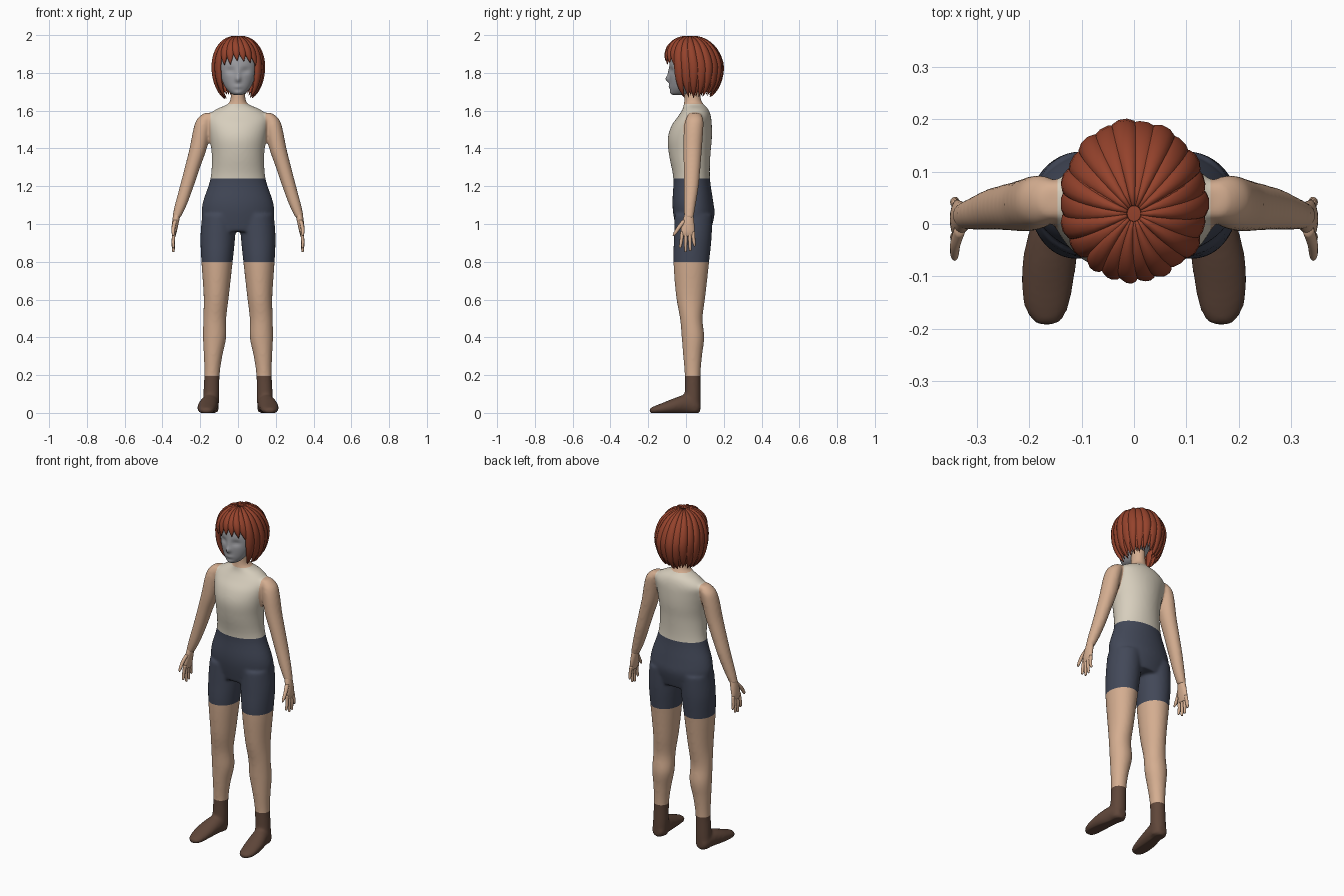
import bpy, bmesh, math, random
from mathutils import Vector

random.seed(4)
old = bpy.data.objects.get("Cube")
if old:
    bpy.data.objects.remove(old, do_unlink=True)


def material(name, rgb):
    m = bpy.data.materials.new(name)
    m.use_nodes = True
    m.diffuse_color = (*rgb, 1)
    bsdf = next(n for n in m.node_tree.nodes if n.type == 'BSDF_PRINCIPLED')
    bsdf.inputs["Base Color"].default_value = (*rgb, 1)
    bsdf.inputs["Roughness"].default_value = 0.8
    return m


SKIN = material("skin", (0.66, 0.42, 0.28))
SHIRT = material("cream_shirt", (0.68, 0.62, 0.51))
SHORTS = material("navy_shorts", (0.055, 0.065, 0.098))
BOOTS = material("brown_boots", (0.115, 0.062, 0.042))
HAIR = material("red_hair", (0.30, 0.055, 0.025))
GREY = material("grey_face", (0.34, 0.34, 0.36))


def smooth_rings(rings, steps):
    """Catmull-Rom interpolation of ring tuples."""
    out = []
    last = len(rings) - 1
    for i in range(last):
        a, b, c, d = (rings[max(0, min(last, k))] for k in range(i - 1, i + 3))
        for s in range(steps):
            t = s / steps
            out.append([0.5 * (2 * q + (r - p) * t + (2 * p - 5 * q + 4 * r - w) * t * t
                               + (3 * q - p - 3 * r + w) * t ** 3)
                        for p, q, r, w in zip(a, b, c, d)])
    return out + [list(rings[-1])]


def skin_loops(bm, loops):
    """Bridge loops of points into a closed tube."""
    rows = [[bm.verts.new(p) for p in loop] for loop in loops]
    n = len(rows[0])
    faces = [bm.faces.new((a[i], a[(i + 1) % n], b[(i + 1) % n], b[i]))
             for a, b in zip(rows, rows[1:]) for i in range(n)]
    faces += [bm.faces.new(rows[0]), bm.faces.new(rows[-1])]
    bmesh.ops.recalc_face_normals(bm, faces=faces)


def loft(bm, rings, side=1, seg=28, steps=4, along_y=False):
    """Rings are (x, y, z, half width, half depth); along_y stands them upright."""
    loops = []
    for x, y, z, rx, ry in smooth_rings(rings, steps):
        loop = []
        for k in range(seg):
            a = math.tau * k / seg
            u, v = rx * math.cos(a), ry * math.sin(a)
            loop.append((side * (x + u), y, z + v) if along_y else (side * (x + u), y + v, z))
        loops.append(loop)
    skin_loops(bm, loops)


def finish(name, bm, mats):
    me = bpy.data.meshes.new(name)
    bm.to_mesh(me)
    bm.free()
    for m in mats:
        me.materials.append(m)
    for p in me.polygons:
        p.use_smooth = True
    ob = bpy.data.objects.new(name, me)
    bpy.context.scene.collection.objects.link(ob)
    return ob


# Body: torso, arms, legs and feet fused into one skin
torso = [(0, .035, 1.74, .038, .042), (0, .035, 1.67, .039, .043), (0, .04, 1.635, .054, .052),
         (0, .05, 1.608, .115, .068), (0, .045, 1.57, .162, .087), (0, .03, 1.52, .16, .107),
         (0, .02, 1.45, .149, .117), (0, .02, 1.36, .139, .109), (0, .03, 1.24, .146, .097),
         (0, .036, 1.12, .185, .108), (0, .042, 1.05, .192, .109), (0, .04, .96, .17, .09)]
arm = [(.15, .045, 1.588, .03, .03), (.176, .045, 1.555, .042, .047), (.191, .04, 1.5, .046, .052),
       (.211, .035, 1.4, .046, .05), (.241, .032, 1.3, .041, .045), (.271, .028, 1.2, .037, .04),
       (.303, .02, 1.1, .032, .032), (.328, .015, 1.03, .022, .026)]
leg = [(.1, .04, 1.05, .09, .1), (.107, .036, .93, .092, .1), (.111, .028, .8, .083, .095),
       (.115, .025, .62, .067, .078), (.123, .028, .5, .061, .06), (.124, .037, .4, .062, .06),
       (.132, .035, .3, .049, .05), (.138, .035, .2, .041, .042), (.142, .035, .08, .043, .043),
       (.145, .035, .005, .041, .042)]
foot = [(.145, .075, .03, .025, .025), (.145, .055, .035, .04, .042), (.15, 0, .045, .047, .052),
        (.16, -.06, .036, .052, .043), (.166, -.12, .024, .05, .031), (.167, -.168, .015, .04, .021),
        (.167, -.194, .012, .02, .012)]
bm = bmesh.new()
loft(bm, torso, seg=40)
for side in (1, -1):
    loft(bm, arm, side)
    loft(bm, leg, side)
    loft(bm, foot, side, along_y=True)
source = finish("body_source", bm, [])
remesh = source.modifiers.new("fuse", 'REMESH')
remesh.mode = 'VOXEL'
remesh.voxel_size = 0.0075
relax = source.modifiers.new("relax", 'SMOOTH')
relax.factor = 0.5
relax.iterations = 12
depsgraph = bpy.context.evaluated_depsgraph_get()
fused = bpy.data.meshes.new_from_object(source.evaluated_get(depsgraph))
bpy.data.objects.remove(source, do_unlink=True)
bm = bmesh.new()
bm.from_mesh(fused)
bpy.data.meshes.remove(fused)

# Clothing borders: cut clean edges, then colour by region
SOCK, HEM, WAIST, COLLAR, ARMHOLE = .195, .8, 1.24, 1.634, .146
cuts = [((0, 0, z), (0, 0, 1)) for z in (SOCK, HEM, WAIST, COLLAR)]
cuts += [((s * ARMHOLE, 0, 0), (1, 0, 0)) for s in (1, -1)]
for co, no in cuts:
    bmesh.ops.bisect_plane(bm, geom=bm.verts[:] + bm.edges[:] + bm.faces[:],
                           dist=1e-5, plane_co=co, plane_no=no)
for v in bm.verts:
    v.co.z = max(v.co.z, 0)
for f in bm.faces:
    c = f.calc_center_median()
    if c.z < SOCK:
        f.material_index = 3
    elif HEM < c.z < WAIST and abs(c.x) < .215:
        f.material_index = 2
    elif WAIST < c.z < COLLAR and abs(c.x) < ARMHOLE:
        f.material_index = 1
    else:
        f.material_index = 0
finish("body", bm, [SKIN, SHIRT, SHORTS, BOOTS])

# Hands: palm, four fingers and a thumb
palm = [(.322, .016, 1.06, .019, .022), (.331, .012, 1.01, .018, .031),
        (.338, .009, .96, .014, .037), (.339, .008, .935, .008, .03)]
for side, name in ((1, "left_hand"), (-1, "right_hand")):
    bm = bmesh.new()
    loft(bm, palm, side, seg=20)
    for y, tip_y, tip_z in ((-.02, -.03, .872), (-.001, -.002, .852), (.019, .022, .857), (.037, .045, .882)):
        loft(bm, [(.338, y, .96, .009, .01), (.343, (y + tip_y) / 2, .91, .0085, .009),
                  (.342, tip_y, tip_z + .008, .007, .007), (.342, tip_y, tip_z, .003, .003)],
             side, seg=12)
    loft(bm, [(.332, -.008, 1.02, .011, .014), (.341, -.035, .985, .01, .013),
              (.343, -.058, .95, .008, .01), (.342, -.066, .936, .003, .004)], side, seg=12)
    finish(name, bm, [SKIN])

# Head, with nose, eye sockets, lips and chin pushed in or out
head = [(0, -.045, 1.682, .018, .022), (0, -.035, 1.695, .042, .044), (0, -.02, 1.73, .071, .065),
        (0, -.004, 1.79, .094, .084), (0, .015, 1.86, .104, .1), (0, .03, 1.93, .09, .095),
        (0, .03, 1.965, .04, .045)]
bumps = [(0, 1.767, .02, .013, .017), (0, 1.8, .008, .011, .025), (.04, 1.812, -.01, .022, .015),
         (-.04, 1.812, -.01, .022, .015), (0, 1.727, .007, .022, .012), (0, 1.695, .006, .022, .012)]
bm = bmesh.new()
loft(bm, head, seg=64, steps=7)
for v in bm.verts:
    if v.co.y < -.02:
        x, z = v.co.x, v.co.z
        v.co.y -= sum(h * math.exp(-((x - bx) / sx) ** 2 - ((z - bz) / sz) ** 2)
                      for bx, bz, h, sx, sz in bumps)
finish("head", bm, [GREY])


# Hair: tapered locks flowing from the crown over a close cap
def scalp(theta, az, scale=1.0):
    """Point on the hair dome; az = 0 faces the front."""
    c, r = math.cos(theta), scale * max(math.sin(theta), 0) ** .85
    return Vector((.127 * r * math.sin(az), .04 - .02 * max(c, 0) - .145 * r * math.cos(az),
                   1.832 + scale * c * (.155 if c > 0 else .195)))


def lock(bm, az, end, width, twist, thick, seg=10, steps=16):
    loops = []
    for i in range(steps + 1):
        t = i / steps
        th = .07 + (end - .07) * t
        a = az + twist * t
        p = scalp(th, a)
        along = (scalp(th + .02, a + twist * .01) - scalp(th - .02, a - twist * .01)).normalized()
        across = (scalp(th, a + .02) - scalp(th, a - .02)).normalized()
        out = across.cross(along).normalized()
        if out.dot(p - Vector((0, .04, 1.83))) < 0:
            out = -out
        taper = 1 if t < .6 else max(.04, 1 - ((t - .6) / .4) ** 1.7)
        w = width * (.12 + .88 * math.sin(min(th, math.pi / 2))) * taper
        h = thick * (.55 + .45 * math.sin(min(th, math.pi / 2))) * taper ** .7
        loops.append([p + across * w * math.cos(math.tau * k / seg)
                      + out * h * math.sin(math.tau * k / seg) for k in range(seg)])
    skin_loops(bm, loops)


bm = bmesh.new()
COUNT = 22
for i in range(COUNT):
    d = math.tau * (i + .5) / COUNT
    d = d - math.tau if d > math.pi else d
    front = math.degrees(abs(d))
    if front < 52:
        end, twist = 80 + front * .22 + random.uniform(-4, 5), .22
    elif front < 100:
        end, twist = 149 + random.uniform(-4, 3), 0
    else:
        end, twist = 141 + random.uniform(-6, 5), random.uniform(-.08, .08)
    lock(bm, d - twist / 2, math.radians(end), .027, twist, .014 + .004 * (i % 2))
    # Shorter under-locks fill the gaps behind the sides
    if front > 70:
        lock(bm, d + .14, math.radians(end - 4), .022, 0, .01)
finish("hair_locks", bm, [HAIR])

bm = bmesh.new()
bmesh.ops.create_uvsphere(bm, u_segments=40, v_segments=28, radius=1)
for v in bm.verts:
    v.co = scalp(math.acos(max(-1, min(1, v.co.z))), math.atan2(v.co.x, -v.co.y), .97)
bmesh.ops.delete(bm, geom=[v for v in bm.verts if v.co.z < 1.715 or (v.co.y < -.02 and v.co.z < 1.885)],
                 context='VERTS')
finish("hair_cap", bm, [HAIR])
